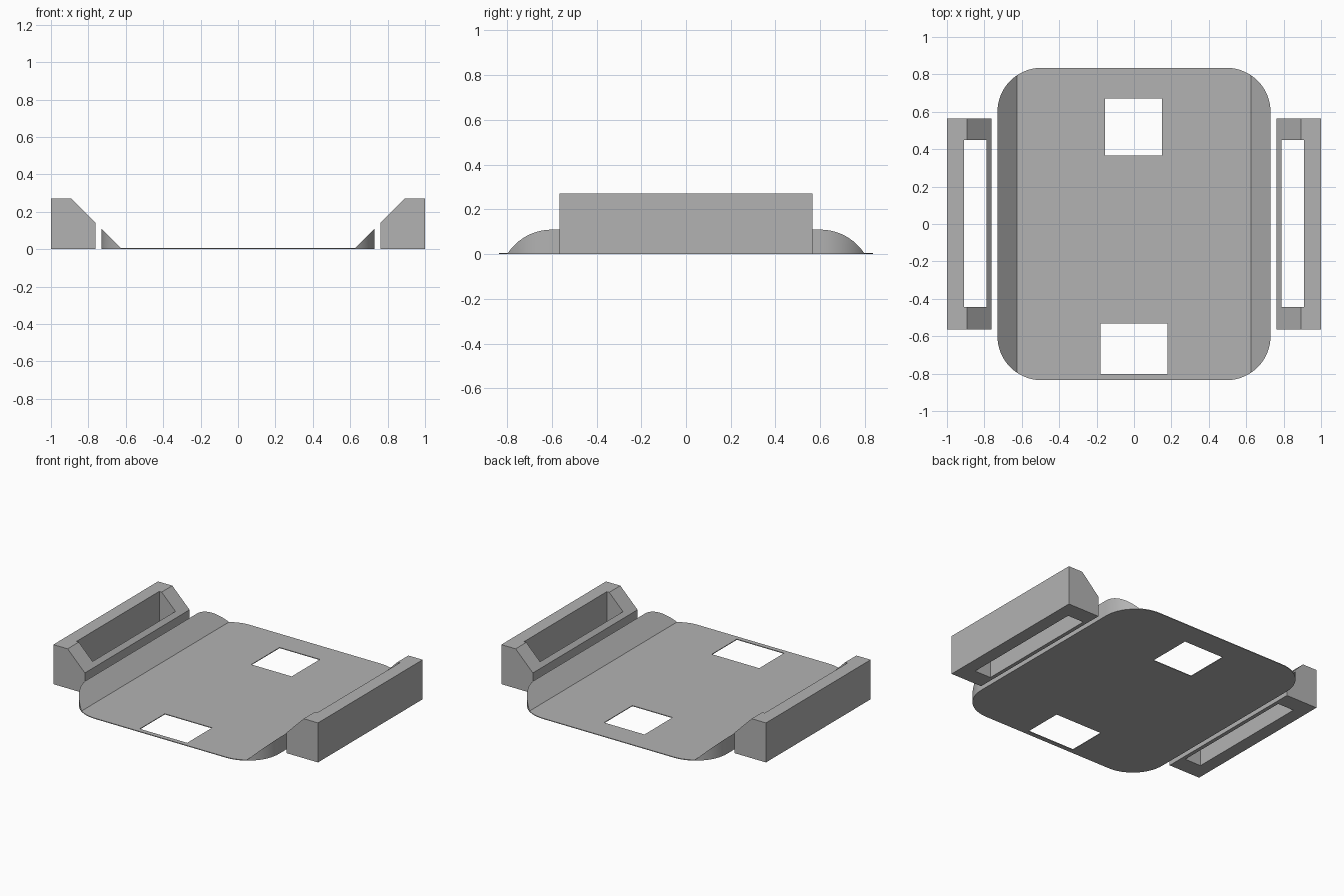
import bpy, bmesh
from math import cos, sin, pi, radians

cube = bpy.data.objects.get("Cube")
if cube:
    bpy.data.objects.remove(cube)

grey = bpy.data.materials.new("plain grey")
grey.use_nodes = True
GREY = (0.45, 0.45, 0.45, 1)
grey.diffuse_color = GREY
grey.node_tree.nodes["Principled BSDF"].inputs["Base Color"].default_value = GREY


def prism(name, points, offset):
    """Extrude a closed outline of 3D points along the offset vector."""
    bm = bmesh.new()
    face = bm.faces.new([bm.verts.new(p) for p in points])
    out = bmesh.ops.extrude_face_region(bm, geom=[face])
    verts = [v for v in out["geom"] if isinstance(v, bmesh.types.BMVert)]
    bmesh.ops.translate(bm, verts=verts, vec=offset)
    bmesh.ops.recalc_face_normals(bm, faces=bm.faces)
    mesh = bpy.data.meshes.new(name)
    bm.to_mesh(mesh)
    bm.free()
    mesh.materials.append(grey)
    obj = bpy.data.objects.new(name, mesh)
    bpy.context.collection.objects.link(obj)
    return obj


def box(name, x0, x1, y0, y1):
    """Tall upright block used as a cutter."""
    return prism(name, [(x0, y0, -1), (x1, y0, -1), (x1, y1, -1), (x0, y1, -1)], (0, 0, 2))


def boolean(obj, cutter, operation):
    """Apply one boolean and discard its cutter."""
    mod = obj.modifiers.new(operation.title(), "BOOLEAN")
    mod.operation, mod.object, mod.solver = operation, cutter, "EXACT"
    bpy.context.view_layer.objects.active = obj
    bpy.ops.object.modifier_apply(modifier=mod.name)
    bpy.data.objects.remove(cutter)


# Tray: thin sheet with sloped side lips, trimmed to a rounded rectangle
W, D, R, T = 0.73, 0.835, 0.235, 0.005
LIP_X, LIP_Z = 0.625, 0.108
section = [(-1, 0), (1, 0), (1, LIP_Z + 1 - W), (LIP_X, T),
           (-LIP_X, T), (-1, LIP_Z + 1 - W)]
tray = prism("tray", [(x, -1, z) for x, z in section], (0, 2, 0))

outline = []
STEPS = 16
for k, (sx, sy) in enumerate([(1, 1), (-1, 1), (-1, -1), (1, -1)]):
    for i in range(STEPS + 1):
        a = pi / 2 * (k + i / STEPS)
        outline.append((sx * (W - R) + R * cos(a), sy * (D - R) + R * sin(a), -1))
boolean(tray, prism("trim", outline, (0, 0, 2)), "INTERSECT")

# Front and back windows through the tray
boolean(tray, box("front_window", -0.18, 0.178, -0.803, -0.533), "DIFFERENCE")
boolean(tray, box("back_window", -0.155, 0.15, 0.365, 0.67), "DIFFERENCE")

bpy.ops.object.select_all(action="DESELECT")
tray.select_set(True)
bpy.context.view_layer.objects.active = tray
bpy.ops.object.shade_smooth_by_angle(angle=radians(25))

# Side brackets: chamfered blocks with a long vertical slot
HALF = 0.565
bracket = [(0.762, 0), (1, 0), (1, 0.27), (0.892, 0.27), (0.762, 0.14)]
for side, s in (("left", 1), ("right", -1)):
    obj = prism(side + "_bracket", [(s * x, -HALF, z) for x, z in bracket], (0, 2 * HALF, 0))
    x0, x1 = sorted((s * 0.788, s * 0.91))
    boolean(obj, box("slot", x0, x1, -0.445, 0.45), "DIFFERENCE")
